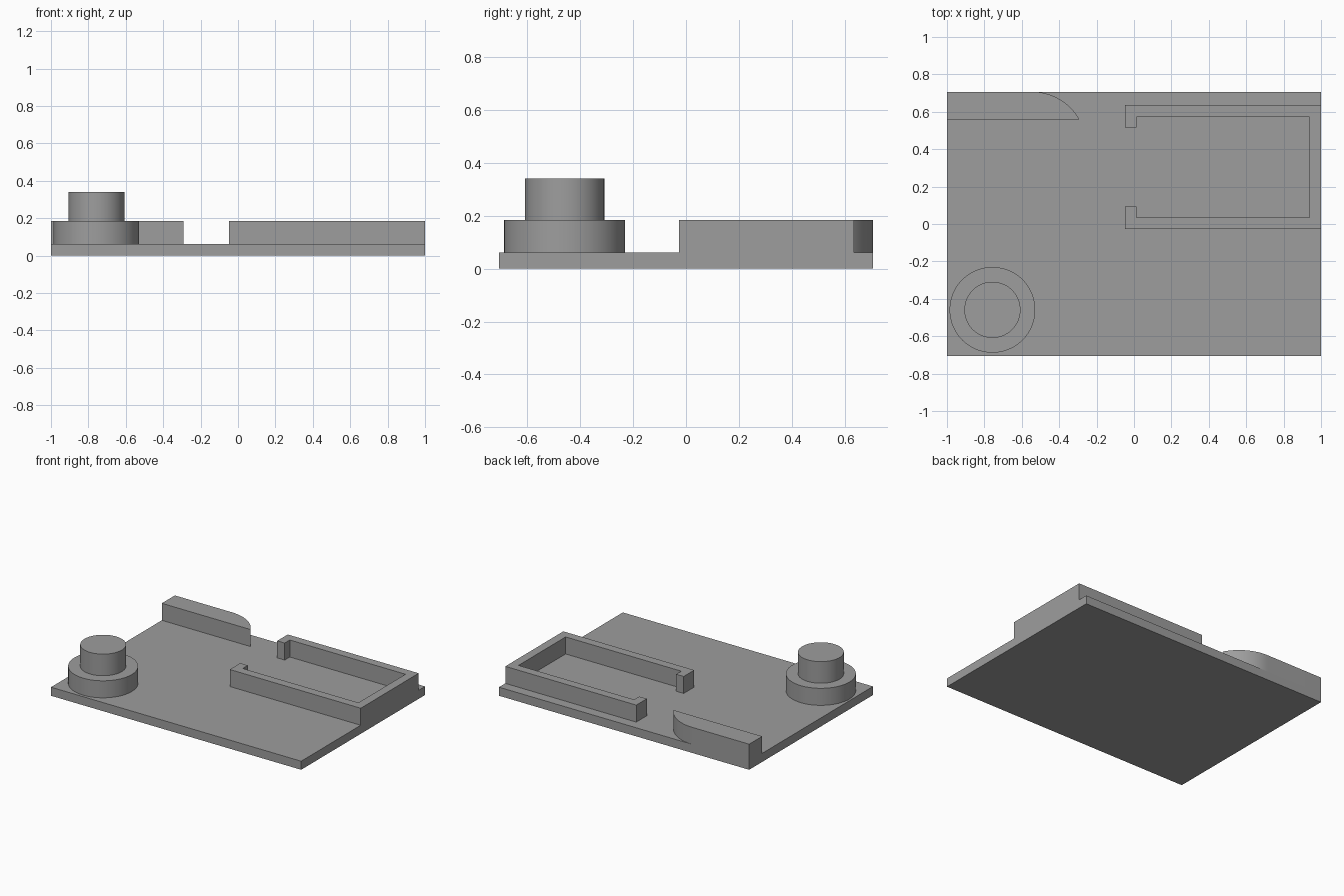
import bpy, bmesh, math

if "Cube" in bpy.data.objects:
    bpy.data.objects.remove(bpy.data.objects["Cube"])

BASE = 0.062   # top of the plate
WALL = 0.185   # top of the walls and the lower drum

grey = bpy.data.materials.new("plain_grey")
grey.diffuse_color = (0.34, 0.34, 0.34, 1)
grey.use_nodes = True
grey.node_tree.nodes["Principled BSDF"].inputs["Base Color"].default_value = grey.diffuse_color


def extrude(name, outline, z0, z1, smooth=False):
    """Prism from a counter-clockwise outline."""
    bm = bmesh.new()
    face = bm.faces.new([bm.verts.new((x, y, z0)) for x, y in outline])
    top = bmesh.ops.extrude_face_region(bm, geom=[face])["geom"]
    bmesh.ops.translate(bm, vec=(0, 0, z1 - z0),
                        verts=[v for v in top if isinstance(v, bmesh.types.BMVert)])
    bmesh.ops.recalc_face_normals(bm, faces=bm.faces[:])
    mesh = bpy.data.meshes.new(name)
    bm.to_mesh(mesh)
    bm.free()
    mesh.materials.append(grey)
    obj = bpy.data.objects.new(name, mesh)
    bpy.context.collection.objects.link(obj)
    if smooth:
        bpy.ops.object.select_all(action='DESELECT')
        obj.select_set(True)
        bpy.context.view_layer.objects.active = obj
        bpy.ops.object.shade_smooth_by_angle(angle=math.radians(30))
    return obj


def arc(cx, cy, r, a0, a1, n):
    return [(cx + r * math.cos(a0 + (a1 - a0) * i / n),
             cy + r * math.sin(a0 + (a1 - a0) * i / n)) for i in range(n + 1)]


# Base plate
extrude("base_plate", [(-1, -0.707), (1, -0.707), (1, 0.707), (-1, 0.707)], 0, BASE)

# Open frame with two short returns at its mouth
mid = 0.304
half = [(-0.047, 0.211), (0.013, 0.211), (0.013, 0.269), (0.938, 0.269)]
outer = [(1, 0.331), (-0.047, 0.331)]
frame = ([(x, mid + d) for x, d in half]
         + [(x, mid - d) for x, d in reversed(half)]
         + [(x, mid - d) for x, d in reversed(outer)]
         + [(x, mid + d) for x, d in outer])
extrude("open_frame", frame, BASE, WALL)

# Back corner block with a rounded end
r = 0.29
end_angle = math.asin((0.558 - (0.707 - r)) / r)
curve = arc(-0.545, 0.707 - r, r, end_angle, math.pi / 2, 20)
extrude("rounded_block", [(-1, 0.558)] + curve + [(-1, 0.707)], BASE, WALL, True)

# Stepped round tower
for name, radius, z0, z1 in (("lower_drum", 0.229, BASE, WALL),
                             ("upper_drum", 0.15, WALL, 0.341)):
    circle = arc(-0.757, -0.459, radius, 0, 2 * math.pi, 96)[:-1]
    extrude(name, circle, z0, z1, True)
